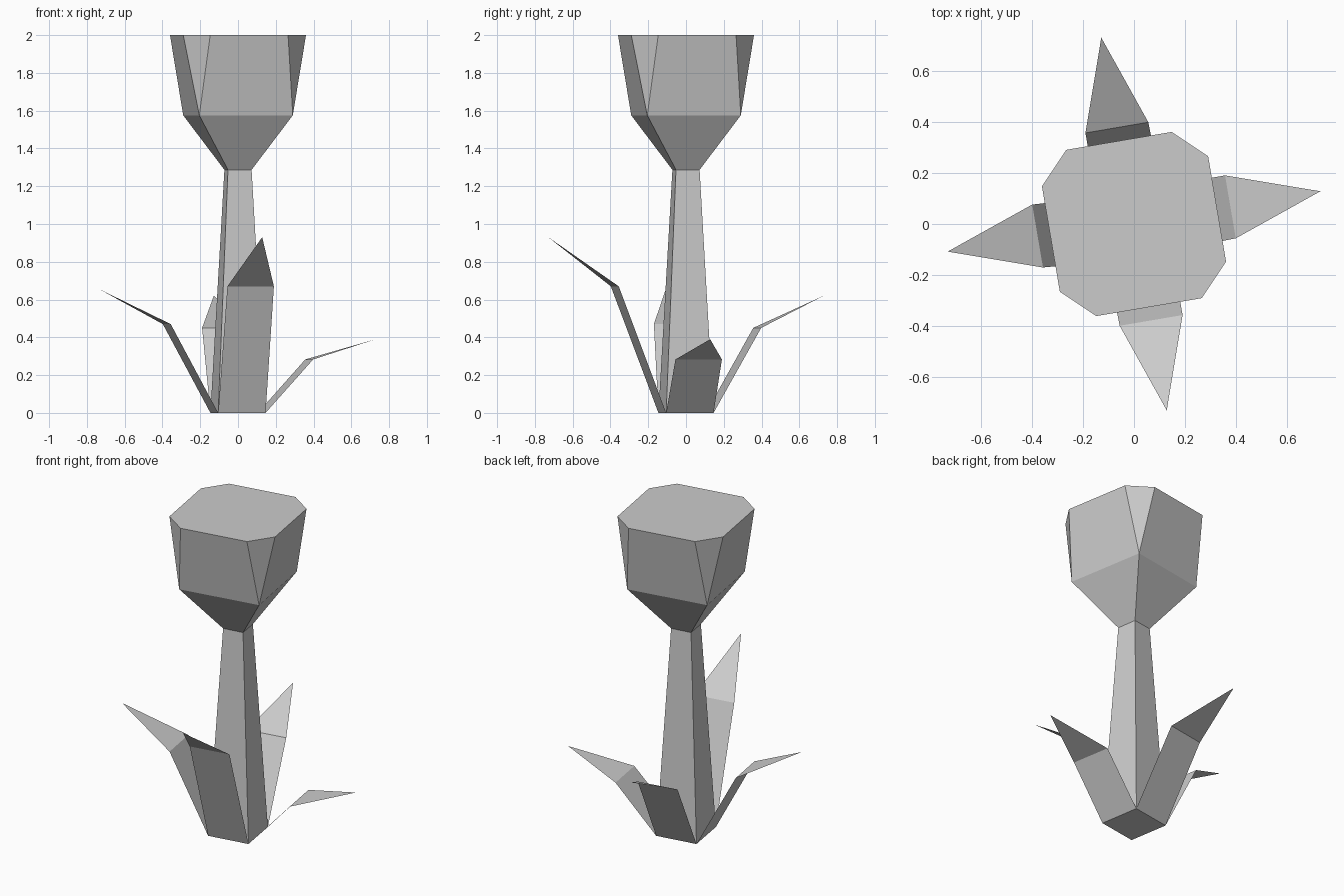
import bpy
from mathutils import Matrix, Vector

cube = bpy.data.objects.get("Cube")
if cube:
    bpy.data.objects.remove(cube, do_unlink=True)

GREY = (0.6, 0.6, 0.6, 1.0)
mat = bpy.data.materials.new("light grey")
mat.use_nodes = True
mat.diffuse_color = GREY
mat.node_tree.nodes["Principled BSDF"].inputs["Base Color"].default_value = GREY


def turn(point, quarter):
    """Rotate a point about z by a number of quarter turns."""
    return Matrix.Rotation(quarter * 1.5707963, 3, "Z") @ Vector(point)


def ring(points):
    """Repeat points around z in four quarter turns."""
    return [turn(p, k) for k in range(4) for p in points]


def build(name, verts, faces):
    mesh = bpy.data.meshes.new(name)
    mesh.from_pydata(verts, [], faces)
    mesh.materials.append(mat)
    mesh.update()
    obj = bpy.data.objects.new(name, mesh)
    bpy.context.collection.objects.link(obj)
    return obj


# Tapered four-sided stem, closed at the foot
stem = ring([(0.146, -0.105, 0)]) + ring([(0.072, -0.053, 1.287)])
sides = [(k, (k + 1) % 4, (k + 1) % 4 + 4, k + 4) for k in range(4)]
build("stem", stem, sides + [(3, 2, 1, 0)])

# Flower head: funnel, then a cup whose corners split into an eight-sided flat top
head = ring([(0.072, -0.053, 1.287)]) + ring([(0.29, -0.205, 1.575)])
head += ring([(0.265, -0.29, 2), (0.36, -0.147, 2)])
petals = []
for k in range(4):
    n = (k + 1) % 4
    petals.append((4 + k, 4 + n, 8 + 2 * n, 9 + 2 * k))
    petals.append((4 + k, 9 + 2 * k, 8 + 2 * k))
build("flower_head", head, sides + petals + [tuple(range(8, 16))])

# Bent, pointed leaves: name, quarter turn, knee height, tip height, sideways shift
leaves = [
    ("front_leaf", 0, 0.67, 0.93, 0),
    ("left_leaf", 1, 0.283, 0.39, 0),
    ("back_leaf", 2, 0.45, 0.62, 0),
    ("right_leaf", 3, 0.47, 0.652, -0.02),
]
for name, quarter, knee, tip, shift in leaves:
    outline = [
        (-0.105, -0.146, 0), (0.146, -0.105, 0),
        (0.19 + shift, -0.356, knee), (-0.056 + shift, -0.398, knee),
        (0.128 + shift, -0.729, tip),
    ]
    build(name, [turn(p, quarter) for p in outline], [(0, 1, 2, 3), (3, 2, 4)])
